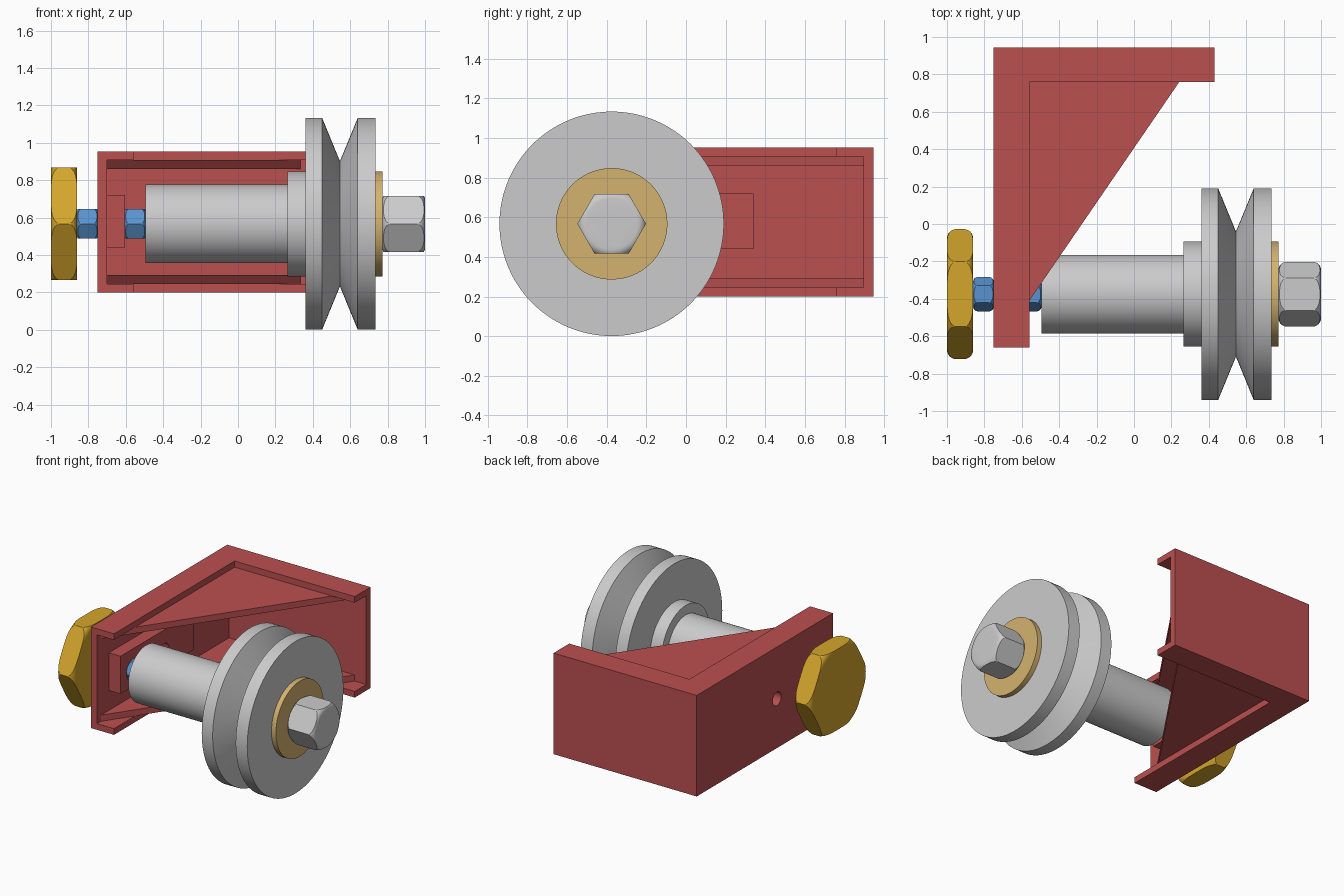
import bpy, bmesh
from math import cos, sin, pi, radians

if "Cube" in bpy.data.objects:
    bpy.data.objects.remove(bpy.data.objects["Cube"])

AY, AZ = -0.375, 0.567      # pulley axis, running along x


def material(name, rgb):
    m = bpy.data.materials.new(name)
    m.diffuse_color = (*rgb, 1)
    m.use_nodes = True
    m.node_tree.nodes["Principled BSDF"].inputs["Base Color"].default_value = m.diffuse_color
    return m


RED = material("red", (0.50, 0.08, 0.08))
GOLD = material("gold", (0.66, 0.38, 0.025))
BLUE = material("blue", (0.10, 0.29, 0.62))
TAN = material("tan", (0.66, 0.45, 0.16))


def finish(name, bm, mat=None):
    bmesh.ops.recalc_face_normals(bm, faces=bm.faces[:])
    me = bpy.data.meshes.new(name)
    bm.to_mesh(me)
    bm.free()
    ob = bpy.data.objects.new(name, me)
    bpy.context.collection.objects.link(ob)
    if mat:
        me.materials.append(mat)
    return ob


def activate(ob):
    bpy.ops.object.select_all(action='DESELECT')
    ob.select_set(True)
    bpy.context.view_layer.objects.active = ob


def smooth(ob, angle=25):
    activate(ob)
    bpy.ops.object.shade_smooth_by_angle(angle=radians(angle))


def prism(name, points, vec, mat=None):
    """Extrude a closed 3D outline along vec."""
    bm = bmesh.new()
    face = bm.faces.new([bm.verts.new(p) for p in points])
    res = bmesh.ops.extrude_face_region(bm, geom=[face], use_keep_orig=True)
    verts = [v for v in res["geom"] if isinstance(v, bmesh.types.BMVert)]
    bmesh.ops.translate(bm, vec=vec, verts=verts)
    return finish(name, bm, mat)


def plate(name, outline, z0, z1, mat=None):
    return prism(name, [(x, y, z0) for x, y in outline], (0, 0, z1 - z0), mat)


def box(name, x0, x1, y0, y1, z0, z1, mat=None):
    return plate(name, [(x0, y0), (x1, y0), (x1, y1), (x0, y1)], z0, z1, mat)


def lathe(name, profile, mat=None, n=96, y=AY):
    """Revolve (x, radius) pairs about the x direction, with flat end caps."""
    bm = bmesh.new()
    rings = [[bm.verts.new((x, y + r * cos(2 * pi * i / n), AZ + r * sin(2 * pi * i / n)))
              for i in range(n)] for x, r in profile]
    for a, b in zip(rings, rings[1:]):
        for i in range(n):
            j = (i + 1) % n
            bm.faces.new((a[i], a[j], b[j], b[i]))
    bm.faces.new(rings[0])
    bm.faces.new(rings[-1])
    return finish(name, bm, mat)


def boolean(ob, cutter, op, keep=False):
    mod = ob.modifiers.new("cut", 'BOOLEAN')
    mod.operation, mod.object, mod.solver = op, cutter, 'EXACT'
    activate(ob)
    bpy.ops.object.modifier_apply(modifier=mod.name)
    if not keep:
        bpy.data.objects.remove(cutter)


def hex_part(name, x0, x1, corner, rnd, mat=None):
    """Hexagon with rounded-off corners at both ends."""
    outline = [(x0, AY + corner * cos(i * pi / 3), AZ + corner * sin(i * pi / 3)) for i in range(6)]
    ob = prism(name, outline, (x1 - x0, 0, 0), mat)
    arc = [(rnd * (1 - sin(t * pi / 12)), rnd * (1 - cos(t * pi / 12))) for t in range(6, -1, -1)]
    big = corner * 1.002
    left = [(x0 + dx, big - dr) for dx, dr in
            [(rnd * (1 - cos(t * pi / 12)), rnd * (1 - sin(t * pi / 12))) for t in range(7)]]
    right = [(x0 + x1 - x, r) for x, r in reversed(left)]
    boolean(ob, lathe("rounding", left + right, mat), 'INTERSECT')
    smooth(ob, 22)
    return ob


# Bracket: L-shaped channel hollowed from the inside
frame = plate("bracket_frame", [(-0.75, -0.66), (-0.56, -0.66), (-0.56, 0.76),
                                (0.43, 0.76), (0.43, 0.945), (-0.75, 0.945)], 0.2, 0.953, RED)
boolean(frame, box("hollow", -0.70, 0.6, -0.8, 0.895, 0.246, 0.907), 'DIFFERENCE')

# Triangular gusset plates just inside both flanges
for name, z0, z1 in (("upper_gusset", 0.861, 0.907), ("lower_gusset", 0.246, 0.292)):
    plate(name, [(-0.70, -0.615), (0.335, 0.895), (-0.70, 0.895)], z0, z1, RED)

# Pad behind the side wall, with a hole through pad and wall
pad = box("mounting_pad", -0.70, -0.605, -0.52, 0.34, 0.44, 0.72, RED)
drill = lathe("drill", [(-0.9, 0.05), (-0.5, 0.05)], None, 32, y=0.0)
boolean(frame, drill, 'DIFFERENCE', keep=True)
boolean(pad, drill, 'DIFFERENCE')

# Pulley, sleeve and washer
smooth(lathe("spacer_sleeve", [(-0.495, 0.21), (0.265, 0.21)]))
smooth(lathe("collar", [(0.265, 0.281), (0.36, 0.281)]))
smooth(lathe("pulley_wheel", [(0.36, 0.566), (0.45, 0.566), (0.545, 0.335),
                              (0.64, 0.566), (0.735, 0.566)], n=128), 20)
smooth(lathe("washer", [(0.735, 0.281), (0.772, 0.281)], TAN))

# Bolt and nuts
smooth(lathe("bolt_shank", [(-0.95, 0.05), (0.9, 0.05)], n=32))
hex_part("bolt_head", 0.772, 1.0, 0.173, 0.045)
hex_part("outer_lock_nut", -0.86, -0.75, 0.092, 0.026, BLUE)
hex_part("inner_lock_nut", -0.605, -0.495, 0.092, 0.026, BLUE)
hex_part("adjusting_knob", -1.0, -0.86, 0.347, 0.05, GOLD)
